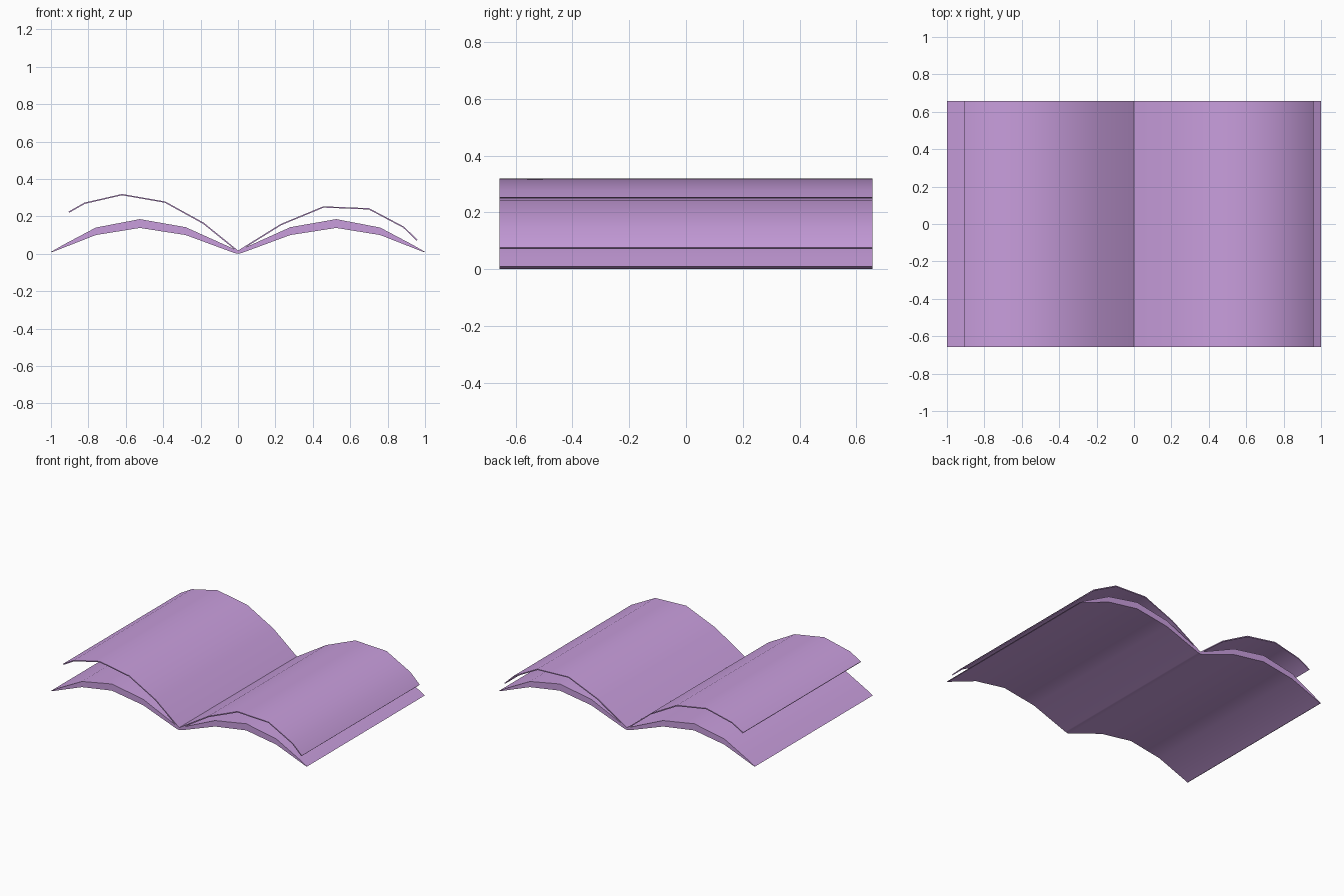
import bpy, bmesh, math

if "Cube" in bpy.data.objects:
    bpy.data.objects.remove(bpy.data.objects["Cube"])

HALF_DEPTH = 0.657

paper = bpy.data.materials.new("purple")
paper.diffuse_color = (0.58, 0.34, 0.72, 1)
paper.use_nodes = True
paper.node_tree.nodes["Principled BSDF"].inputs["Base Color"].default_value = paper.diffuse_color


def slab(name, top, bottom, mirror=False):
    """Extrude the band between two x-z polylines along y."""
    bm = bmesh.new()
    rows = [[bm.verts.new((x, -HALF_DEPTH, z)) for x, z in line] for line in (top, bottom)]
    for i in range(len(top) - 1):
        bm.faces.new((rows[0][i], rows[0][i + 1], rows[1][i + 1], rows[1][i]))
    ext = bmesh.ops.extrude_face_region(bm, geom=bm.faces[:], use_keep_orig=True)
    new_verts = [g for g in ext["geom"] if isinstance(g, bmesh.types.BMVert)]
    bmesh.ops.translate(bm, verts=new_verts, vec=(0, 2 * HALF_DEPTH, 0))
    if mirror:
        # drop the inner wall at the spine so the halves join cleanly
        inner = [f for f in bm.faces if all(abs(v.co.x) < 1e-5 for v in f.verts)]
        bmesh.ops.delete(bm, geom=inner, context="FACES_ONLY")
    bmesh.ops.recalc_face_normals(bm, faces=bm.faces[:])
    mesh = bpy.data.meshes.new(name)
    bm.to_mesh(mesh)
    bm.free()
    mesh.materials.append(paper)
    obj = bpy.data.objects.new(name, mesh)
    bpy.context.collection.objects.link(obj)
    if mirror:
        obj.modifiers.new("Mirror", "MIRROR").use_clip = True
    bpy.ops.object.select_all(action="DESELECT")
    obj.select_set(True)
    bpy.context.view_layer.objects.active = obj
    bpy.ops.object.shade_smooth_by_angle(angle=math.radians(40))
    return obj


def leaf(name, line, thickness=0.007):
    """Thin turned page: offset a centre line along its normals."""
    top, bottom = [], []
    for i, (x, z) in enumerate(line):
        a, b = line[max(i - 1, 0)], line[min(i + 1, len(line) - 1)]
        dx, dz = b[0] - a[0], b[1] - a[1]
        k = thickness / 2 / math.hypot(dx, dz)
        top.append((x - dz * k, z + dx * k))
        bottom.append((x + dz * k, z - dx * k))
    return slab(name, top, bottom)


# thick page block, mirrored about the spine
slab("page_block",
     [(0, 0.016), (0.28, 0.142), (0.525, 0.185), (0.76, 0.14), (0.93, 0.05), (1.0, 0.01)],
     [(0, 0.0), (0.02, 0.004), (0.28, 0.1), (0.525, 0.138), (0.76, 0.1), (0.995, 0.008)],
     mirror=True)

# two lifted pages
leaf("left_page", [(-0.905, 0.222), (-0.82, 0.27), (-0.62, 0.316),
                   (-0.39, 0.276), (-0.185, 0.163), (0, 0.013)])
leaf("right_page", [(0, 0.013), (0.23, 0.156), (0.457, 0.25),
                    (0.70, 0.24), (0.885, 0.142), (0.957, 0.073)])
